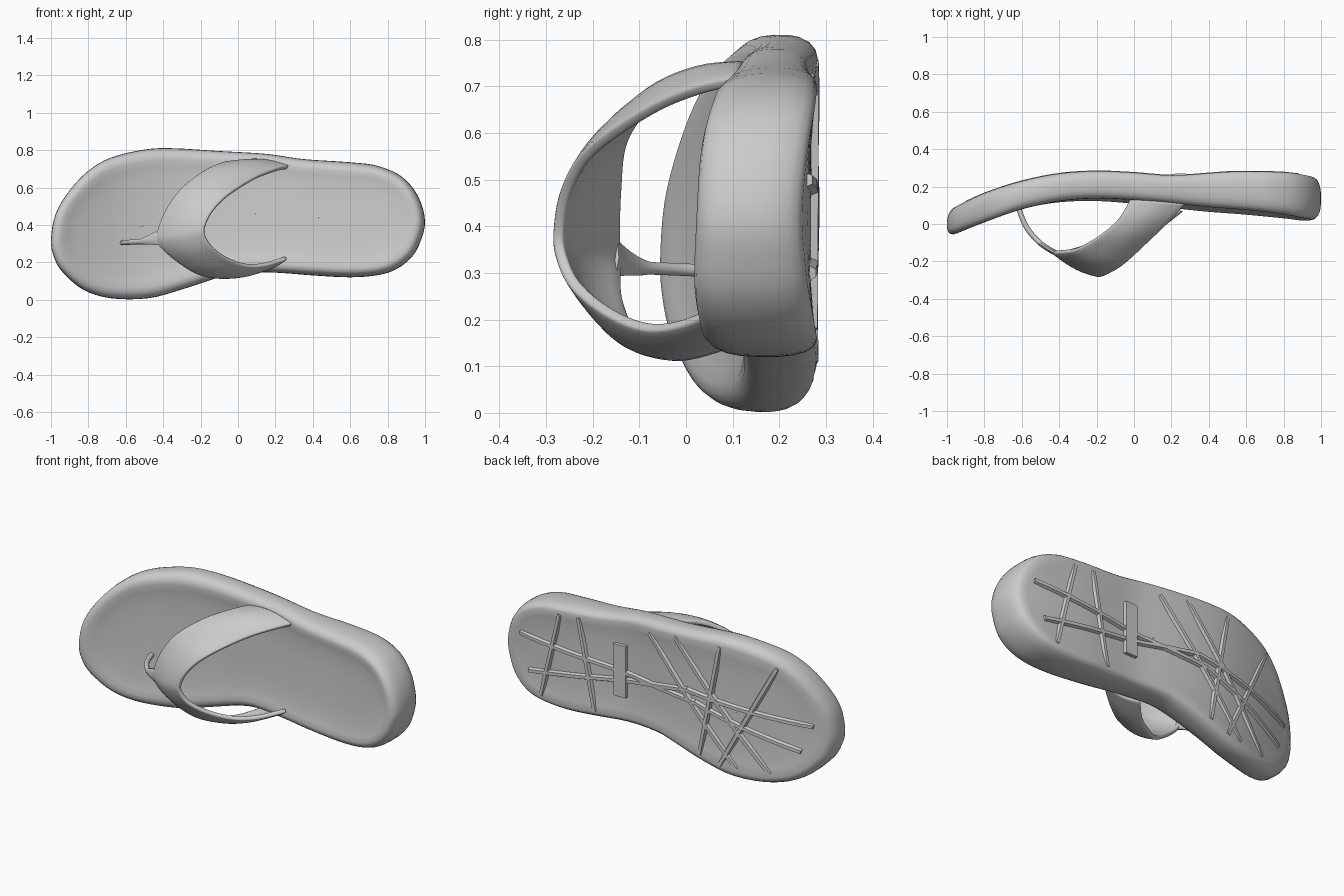
import bpy, bmesh, math
from mathutils import Vector

if "Cube" in bpy.data.objects:
    bpy.data.objects.remove(bpy.data.objects["Cube"])


def spline(points, per, closed=False):
    """Catmull-Rom resampling of a short list of control points."""
    p = [Vector(q) for q in points]
    n = len(p)
    get = (lambda i: p[i % n]) if closed else (lambda i: p[max(0, min(n - 1, i))])
    out = []
    for i in range(n if closed else n - 1):
        a, b, c, d = (get(i + k) for k in (-1, 0, 1, 2))
        for j in range(per):
            t = j / per
            out.append(0.5 * (2 * b + (c - a) * t + (2 * a - 5 * b + 4 * c - d) * t * t
                              + (3 * b - a - 3 * c + d) * t ** 3))
    return out if closed else out + [p[-1]]


def table(pairs):
    """Smooth lookup x -> value from (x, value) pairs."""
    pts = spline(pairs, 6)

    def look(x):
        if x <= pts[0][0]:
            return pts[0][1]
        for a, b in zip(pts, pts[1:]):
            if x <= b[0]:
                return a[1] + (b[1] - a[1]) * (x - a[0]) / max(b[0] - a[0], 1e-6)
        return pts[-1][1]
    return look


def loft(name, rings, cyclic=True, caps=True, angle=40):
    """Skin a list of equal-length rings (or open rows) into one object."""
    bm = bmesh.new()
    rows = [[bm.verts.new(q) for q in r] for r in rings]
    m = len(rows[0])
    for a, b in zip(rows, rows[1:]):
        for i in range(m if cyclic else m - 1):
            k = (i + 1) % m
            bm.faces.new((a[i], a[k], b[k], b[i]))
    if cyclic and caps:
        bm.faces.new(rows[0])
        bm.faces.new(rows[-1])
    bmesh.ops.remove_doubles(bm, verts=bm.verts, dist=1e-5)
    bmesh.ops.recalc_face_normals(bm, faces=bm.faces)
    me = bpy.data.meshes.new(name)
    bm.to_mesh(me)
    bm.free()
    ob = bpy.data.objects.new(name, me)
    bpy.context.collection.objects.link(ob)
    bpy.ops.object.select_all(action='DESELECT')
    ob.select_set(True)
    bpy.context.view_layer.objects.active = ob
    bpy.ops.object.shade_smooth_by_angle(angle=math.radians(angle))
    return ob


# Sole: footprint outline in x, z and long profiles of its front and back in y
outline = spline([(-1, .32), (-.975, .46), (-.9, .585), (-.8, .69), (-.68, .76), (-.5, .803),
                  (-.35, .81), (-.1, .795), (.15, .78), (.35, .752), (.6, .735), (.75, .715),
                  (.88, .655), (.965, .55), (1, .42), (.975, .31), (.93, .23), (.85, .165),
                  (.75, .132), (.6, .12), (.4, .13), (.2, .145), (.02, .145), (-.1, .12),
                  (-.3, .055), (-.48, .008), (-.68, .008), (-.83, .055), (-.94, .15),
                  (-.985, .23)], 4, closed=True)
front_y = table([(-1, -.075), (-.95, -.055), (-.8, .005), (-.6, .075), (-.4, .115), (-.2, .125),
                 (0, .112), (.2, .092), (.4, .072), (.6, .057), (.8, .036), (.92, .018), (1, .02)])
back_y = table([(-1, .065), (-.95, .095), (-.8, .165), (-.6, .23), (-.4, .27), (-.2, .283),
                (0, .275), (.2, .26), (.4, .272), (.55, .281), (.8, .277), (.93, .258), (1, .235)])
mid_z = table([(-.7, .36), (-.4, .41), (0, .46), (.4, .44), (.7, .425)])

# (scale from the spine, depth from front to back, dish depth)
section = [(0, 0, .02), (.3, 0, .02), (.6, 0, .017), (.75, 0, .01), (.84, .01, .002), (.9, .04, 0),
           (.945, .1, 0), (.975, .19, 0), (.993, .31, 0), (1, .47, 0), (1, .65, 0), (.99, .78, 0),
           (.965, .9, 0), (.93, .97, 0), (.88, 1, 0), (.75, 1, -.006), (.5, 1, -.012),
           (.25, 1, -.012), (0, 1, -.012)]
rings = []
for s, d, dish in section:
    ring = []
    for o in outline:
        cx = max(-.66, min(.69, o.x * .95))
        c = Vector((cx, mid_z(cx)))
        q = c + (o - c) * s
        tilt = .05 * (q.y - .4) * max(0, min(1, (q.x + .5) * 1.5))
        yf = front_y(q.x) + tilt
        ring.append((q.x, yf + (back_y(q.x) - yf) * d + dish, q.y))
    rings.append(ring)
loft("sole", rings, caps=False, angle=60)


# Raised tread ribs and waist plate that follow the back of the sole
def rib(name, a, b, width, height=.003, flare=2.2, steps=14):
    a, b = Vector(a), Vector(b)
    side = Vector((a.y - b.y, b.x - a.x)).normalized() * width / 2
    rows = []
    for i in range(steps + 1):
        c = a.lerp(b, i / steps)
        rows.append([(q.x, back_y(q.x) + h, q.y) for q, h in (
            (c + side * flare, -.02), (c + side, height), (c - side, height),
            (c - side * flare, -.02))])
    loft(name, rows, angle=30)


tread = [((.88, .5), (-.25, .40)), ((.82, .3), (-.2, .46)), ((-.2, .46), (-.9, .37)),
         ((-.25, .40), (-.84, .22)), ((.62, .68), (.74, .18)), ((.5, .69), (.4, .17)),
         ((.05, .72), (-.5, .07)), ((-.12, .75), (-.68, .07)), ((-.4, .76), (-.28, .11)),
         ((-.72, .69), (-.4, .07))]
for i, (a, b) in enumerate(tread):
    rib(f"tread_rib_{i + 1}", a, b, .018)
rib("waist_plate", (.24, .6), (.24, .3), .075, .008, 1.05)

# Strap: heel-side and toe-side edges, running from the upper to the lower anchor
heel_edge = spline([(.27, .11, .71), (.2, .03, .692), (.09, -.075, .648), (-.05, -.205, .56),
                    (-.135, -.258, .475), (-.178, -.274, .39), (-.173, -.268, .335),
                    (-.13, -.238, .275), (-.05, -.17, .22), (.05, -.09, .187), (.15, -.015, .192),
                    (.26, .07, .225)], 5)
toe_edge = spline([(-.02, .13, .73), (-.08, .03, .725), (-.18, -.06, .683), (-.3, -.13, .59),
                   (-.38, -.145, .48), (-.425, -.148, .37), (-.425, -.147, .305), (-.35, -.14, .23),
                   (-.23, -.1, .15), (-.12, -.03, .125), (-.03, .03, .13), (.06, .12, .16)], 5)
rows = []
for h, t in zip(heel_edge, toe_edge):
    row = []
    for j in range(9):
        u = j / 8
        q = h.lerp(t, u)
        out = Vector((0, q.y - .1, q.z - .43))
        out = out.normalized() if out.length > 1e-4 else Vector((0, -1, 0))
        row.append(q + out * .022 * math.sin(math.pi * u))
    rows.append(row)
strap = loft("strap", rows, cyclic=False)
thick = strap.modifiers.new("thickness", 'SOLIDIFY')
thick.thickness = .024
thick.offset = 0
round_edges = strap.modifiers.new("soft_edges", 'BEVEL')
round_edges.width = .007
round_edges.segments = 2

# Toe post: thin stem that flares where it meets the strap
path = spline([(-.625, .12, .305), (-.605, .05, .305), (-.57, -.025, .308), (-.51, -.095, .312),
               (-.45, -.138, .325), (-.41, -.157, .333)], 4)
rows = []
for i, c in enumerate(path):
    d = (path[min(i + 1, len(path) - 1)] - path[max(i - 1, 0)]).normalized()
    side = d.cross(Vector((0, 0, 1))).normalized()
    up = side.cross(d)
    t = i / (len(path) - 1)
    w = .014 + .035 * max(0, t - .55) / .45
    rows.append([c + side * .014 * math.cos(k * math.pi / 5) + up * w * math.sin(k * math.pi / 5)
                 for k in range(10)])
loft("toe_post", rows)
